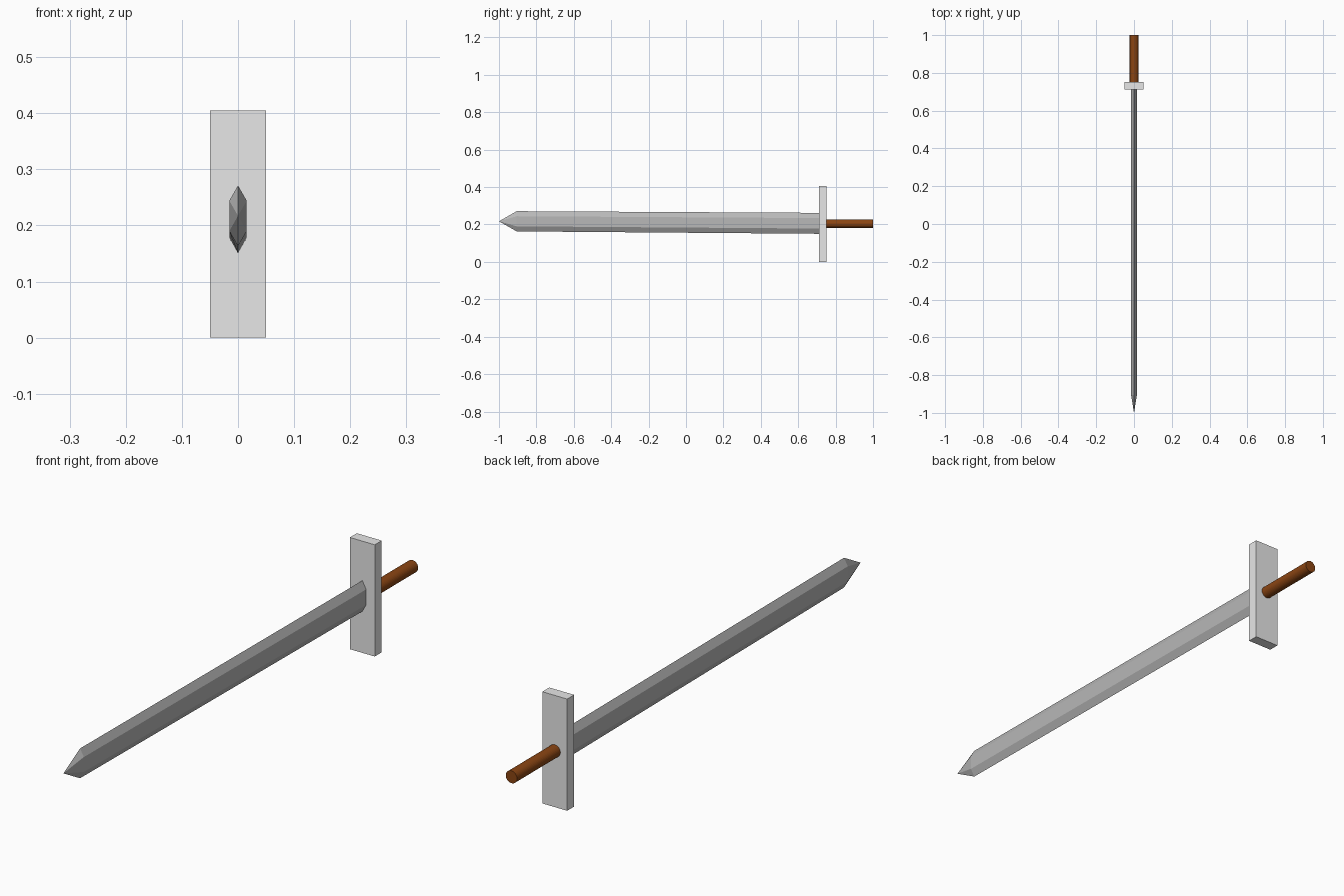
import bpy, bmesh, math
from mathutils import Vector

if "Cube" in bpy.data.objects:
    bpy.data.objects.remove(bpy.data.objects["Cube"])


def material(name, rgb):
    m = bpy.data.materials.new(name)
    m.diffuse_color = (*rgb, 1)
    m.use_nodes = True
    m.node_tree.nodes["Principled BSDF"].inputs["Base Color"].default_value = m.diffuse_color
    return m


def add_object(name, bm, mat):
    bmesh.ops.recalc_face_normals(bm, faces=bm.faces)
    mesh = bpy.data.meshes.new(name)
    bm.to_mesh(mesh)
    bm.free()
    mesh.materials.append(mat)
    obj = bpy.data.objects.new(name, mesh)
    bpy.context.collection.objects.link(obj)
    return obj


def ring(bm, sides, y, z, rx, rz):
    """Closed ring of vertices around the y axis, starting at the top."""
    return [bm.verts.new((rx * math.sin(a), y, z + rz * math.cos(a)))
            for a in (2 * math.pi * i / sides for i in range(sides))]


def bridge(bm, a, b):
    n = len(a)
    for i in range(n):
        bm.faces.new((a[i], a[(i + 1) % n], b[(i + 1) % n], b[i]))


light_steel = material("light steel", (0.8, 0.8, 0.8))
blade_steel = material("blade steel", (0.48, 0.48, 0.48))
brown = material("brown grip", (0.258, 0.06, 0.0065))

# Blade: flattened hexagon, very slightly tilted, drawn to a point
k = 0.0155 / math.sin(math.pi / 3)
bm = bmesh.new()
back = ring(bm, 6, 0.73, 0.206, k, 0.056)
shoulder = ring(bm, 6, -0.905, 0.217, k, 0.054)
tip = bm.verts.new((0, -1, 0.217))
bridge(bm, back, shoulder)
bm.faces.new(back)
for i in range(6):
    bm.faces.new((shoulder[i], shoulder[(i + 1) % 6], tip))
add_object("blade", bm, blade_steel)

# Crossguard: upright block
bm = bmesh.new()
bmesh.ops.create_cube(bm, size=1)
bmesh.ops.scale(bm, verts=bm.verts, vec=(0.1, 0.04, 0.405))
bmesh.ops.translate(bm, verts=bm.verts, vec=Vector((0, 0.732, 0.2025)))
add_object("crossguard", bm, light_steel)

# Grip: round bar
bm = bmesh.new()
inner = ring(bm, 32, 0.74, 0.204, 0.0225, 0.0225)
outer = ring(bm, 32, 1.0, 0.204, 0.0225, 0.0225)
bridge(bm, inner, outer)
bm.faces.new(inner)
bm.faces.new(outer)
add_object("grip", bm, brown)
